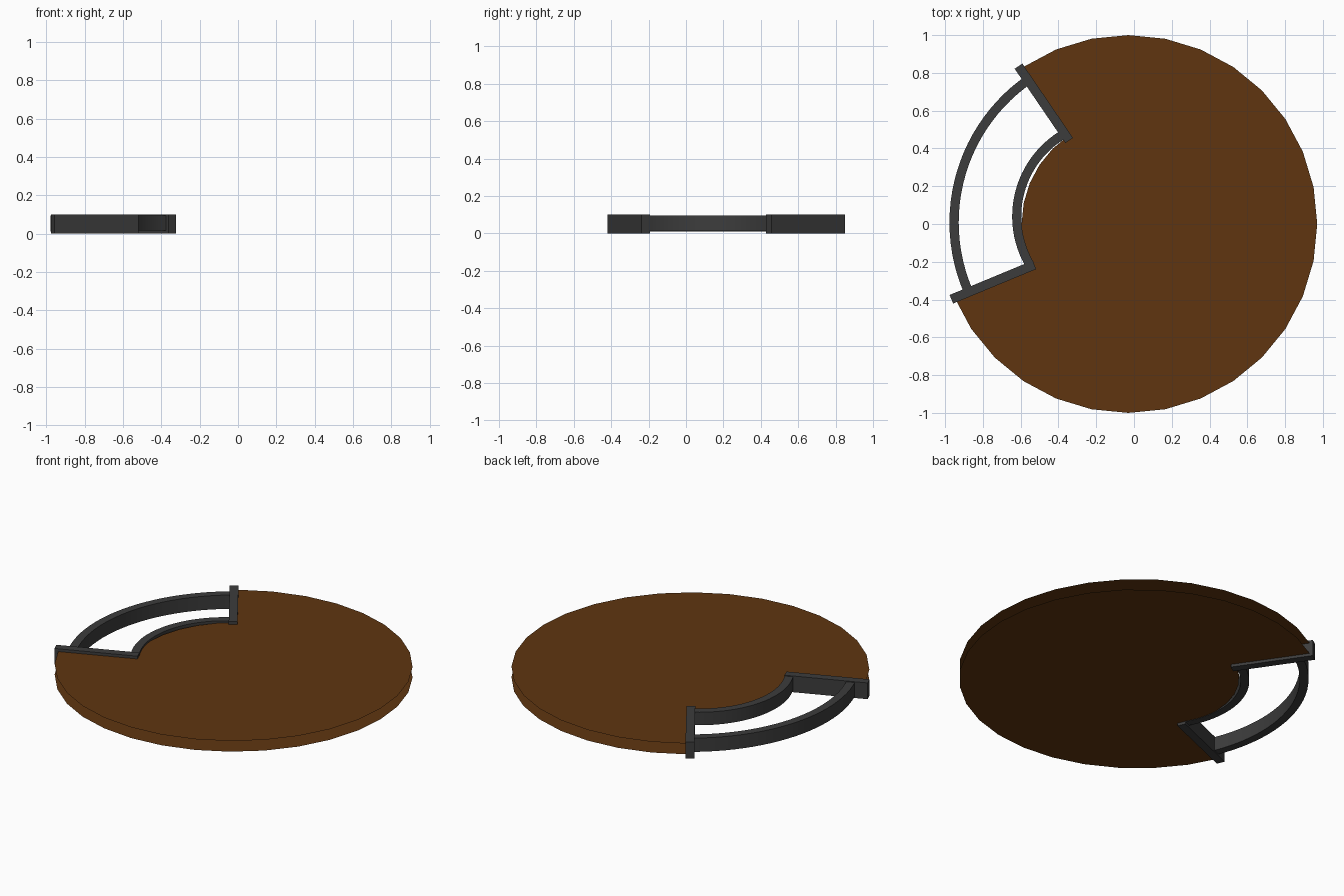
import bpy, bmesh, math
from mathutils import Vector

if "Cube" in bpy.data.objects:
    bpy.data.objects.remove(bpy.data.objects["Cube"])

CX = -0.03  # tabletop centre on x


def material(name, rgb):
    m = bpy.data.materials.new(name)
    m.diffuse_color = (*rgb, 1)
    m.use_nodes = True
    m.node_tree.nodes["Principled BSDF"].inputs["Base Color"].default_value = m.diffuse_color
    return m


wood = material("brown_wood", (0.115, 0.036, 0.005))
metal = material("dark_metal", (0.046, 0.046, 0.046))


def make(name, bm, mat):
    me = bpy.data.meshes.new(name)
    bm.to_mesh(me)
    bm.free()
    me.materials.append(mat)
    ob = bpy.data.objects.new(name, me)
    bpy.context.collection.objects.link(ob)
    return ob


def polar(r, deg, cx=CX, cy=0.0):
    a = math.radians(deg)
    return cx + r * math.cos(a), cy + r * math.sin(a)


# Round sheet with a notch of seven steps; open rim, so two separate sheets
def sheet(name, z, up):
    step = 11.25
    pts = [polar(1.0, 202.5 + i * step) for i in range(26)]
    pts += [polar(0.565, 123.75 + i * step) for i in range(8)]
    bm = bmesh.new()
    c = bm.verts.new((CX, 0, z))
    vs = [bm.verts.new((x, y, z)) for x, y in pts]
    for a, b in zip(vs, vs[1:] + vs[:1]):
        if abs(a.co.xy.cross(b.co.xy)) > 1e-5:
            bm.faces.new((c, a, b) if up else (c, b, a))
    make(name, bm, wood)


sheet("top_panel", 0.083, True)
sheet("bottom_panel", 0.017, False)


# Curved rail of rectangular section
def rail(name, r0, r1, a0, a1, cx, cy, z0, z1, n=24):
    bm = bmesh.new()
    rings = []
    for i in range(n + 1):
        a = a0 + (a1 - a0) * i / n
        rings.append([bm.verts.new((*polar(r, a, cx, cy), z))
                      for r, z in ((r0, z0), (r1, z0), (r1, z1), (r0, z1))])
    for p, q in zip(rings, rings[1:]):
        for k in range(4):
            j = (k + 1) % 4
            bm.faces.new((p[k], p[j], q[j], q[k]))
    bm.faces.new(rings[0])
    bm.faces.new(rings[-1][::-1])
    bmesh.ops.recalc_face_normals(bm, faces=bm.faces)
    ob = make(name, bm, metal)
    bpy.context.view_layer.objects.active = ob
    ob.select_set(True)
    bpy.ops.object.shade_smooth_by_angle(angle=math.radians(30))
    ob.select_set(False)


rail("outer_rail", 0.898, 0.947, 124, 203, CX, 0.008, 0.01, 0.095)
rail("inner_rail", 0.482, 0.53, 122, 210, CX - 0.085, 0.04, 0.015, 0.095)


# Straight radial bars closing the notch
def bar(name, deg, s0, s1, r0=0.542, r1=1.018):
    d = Vector(polar(1, deg, 0)).to_3d()
    n = Vector((-d.y, d.x, 0))
    bm = bmesh.new()
    bmesh.ops.create_cube(bm, size=1)
    for v in bm.verts:
        x, y, z = v.co + Vector((0.5, 0.5, 0.5))
        v.co = (Vector((CX, 0, z * 0.1)) + d * (r0 + (r1 - r0) * x)
                + n * (s0 + (s1 - s0) * y))
    bmesh.ops.recalc_face_normals(bm, faces=bm.faces)
    make(name, bm, metal)


bar("back_bar", 124.3, -0.015, 0.034)
bar("front_bar", 202.5, -0.015, 0.034)
